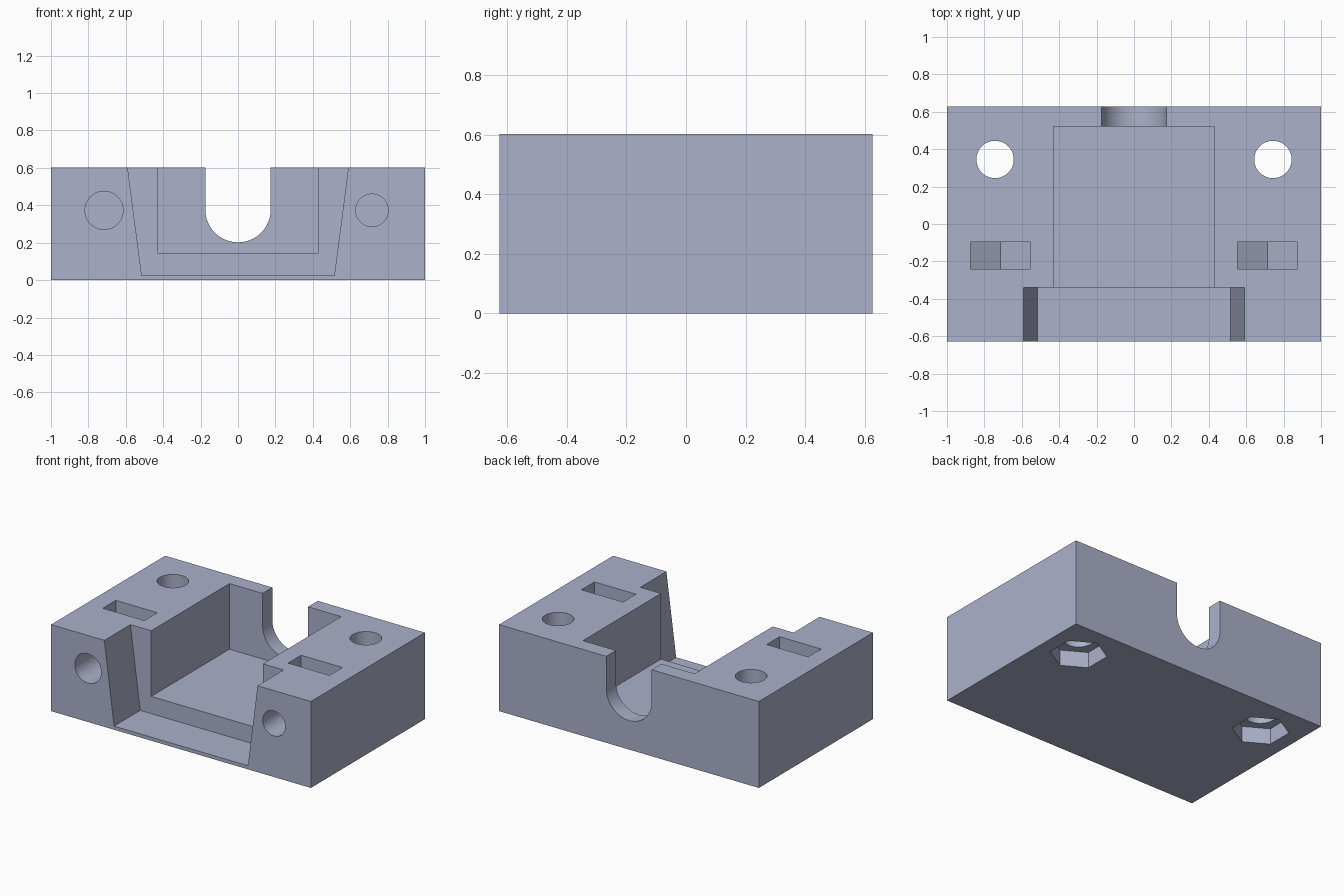
import bpy, bmesh, math
from mathutils import Vector

if "Cube" in bpy.data.objects:
    bpy.data.objects.remove(bpy.data.objects["Cube"])

W, D, H = 1.0, 0.627, 0.602      # half width, half depth, height


def prism(name, profile, axis, start, end):
    """Extrude a 2D profile: axis 'Y' takes (x, z) points, axis 'Z' takes (x, y)."""
    bm = bmesh.new()
    place = (lambda a, b: (a, start, b)) if axis == 'Y' else (lambda a, b: (a, b, start))
    face = bm.faces.new([bm.verts.new(place(a, b)) for a, b in profile])
    ext = bmesh.ops.extrude_face_region(bm, geom=[face])
    step = Vector((0, end - start, 0) if axis == 'Y' else (0, 0, end - start))
    bmesh.ops.translate(bm, vec=step, verts=[v for v in ext['geom'] if isinstance(v, bmesh.types.BMVert)])
    bmesh.ops.recalc_face_normals(bm, faces=bm.faces)
    mesh = bpy.data.meshes.new(name)
    bm.to_mesh(mesh)
    bm.free()
    obj = bpy.data.objects.new(name, mesh)
    bpy.context.collection.objects.link(obj)
    return obj


def rect(x, y0, y1):
    return [(-x, y0), (x, y0), (x, y1), (-x, y1)]


def ring(cx, cy, r, n, turn=0.0):
    return [(cx + r * math.cos(turn + 2 * math.pi * i / n),
             cy + r * math.sin(turn + 2 * math.pi * i / n)) for i in range(n)]


# Solid block
body = prism("clamp_block", rect(W, -D, D), 'Z', 0, H)
paint = bpy.data.materials.new("blue grey")
paint.diffuse_color = (0.41, 0.44, 0.59, 1)
paint.use_nodes = True
paint.node_tree.nodes["Principled BSDF"].inputs["Base Color"].default_value = paint.diffuse_color
body.data.materials.append(paint)

top = H + 0.1
cutters = []

# Central pocket
cutters.append(prism("pocket_cutter", rect(0.43, -0.36, 0.52), 'Z', 0.145, top))

# Tapered channel at the front
slope = (0.59 - 0.515) / (H - 0.025)
xt = 0.59 + slope * 0.1
cutters.append(prism("front_channel_cutter",
                     [(-0.515, 0.025), (0.515, 0.025), (xt, top), (-xt, top)],
                     'Y', -D - 0.1, -0.34))

# Round-bottomed notch at the back
notch = [(0.175 * math.cos(a), 0.377 + 0.175 * math.sin(a))
         for a in (math.pi + math.pi * i / 32 for i in range(33))]
cutters.append(prism("back_notch_cutter", notch + [(0.175, top), (-0.175, top)],
                     'Y', 0.45, D + 0.1))

for side, bore in ((-1, 0.102), (1, 0.087)):
    # Vertical bolt hole with a hexagonal nut recess underneath
    x = side * 0.743
    cutters.append(prism("bolt_hole_cutter", ring(x, 0.345, 0.1, 48), 'Z', -0.1, top))
    cutters.append(prism("hex_recess_cutter", ring(x, 0.345, 0.18, 6, math.pi / 6),
                         'Z', -0.1, 0.11))
    # Nut slot from the top with a pointed floor
    x = side * 0.713
    cutters.append(prism("nut_slot_cutter",
                         [(x, 0.187), (x + 0.16, 0.28), (x + 0.16, top),
                          (x - 0.16, top), (x - 0.16, 0.28)], 'Y', -0.24, -0.097))
    # Horizontal screw hole from the front
    cutters.append(prism("screw_hole_cutter", ring(side * 0.716, 0.373, bore, 48),
                         'Y', -D - 0.1, -0.02))

# Carve every cutter out of the block, then discard it
bpy.context.view_layer.objects.active = body
for cutter in cutters:
    mod = body.modifiers.new("cut", 'BOOLEAN')
    mod.operation = 'DIFFERENCE'
    mod.solver = 'EXACT'
    mod.object = cutter
    bpy.ops.object.modifier_apply(modifier=mod.name)
    bpy.data.objects.remove(cutter, do_unlink=True)

body.select_set(True)
bpy.ops.object.shade_smooth_by_angle(angle=math.radians(25))
